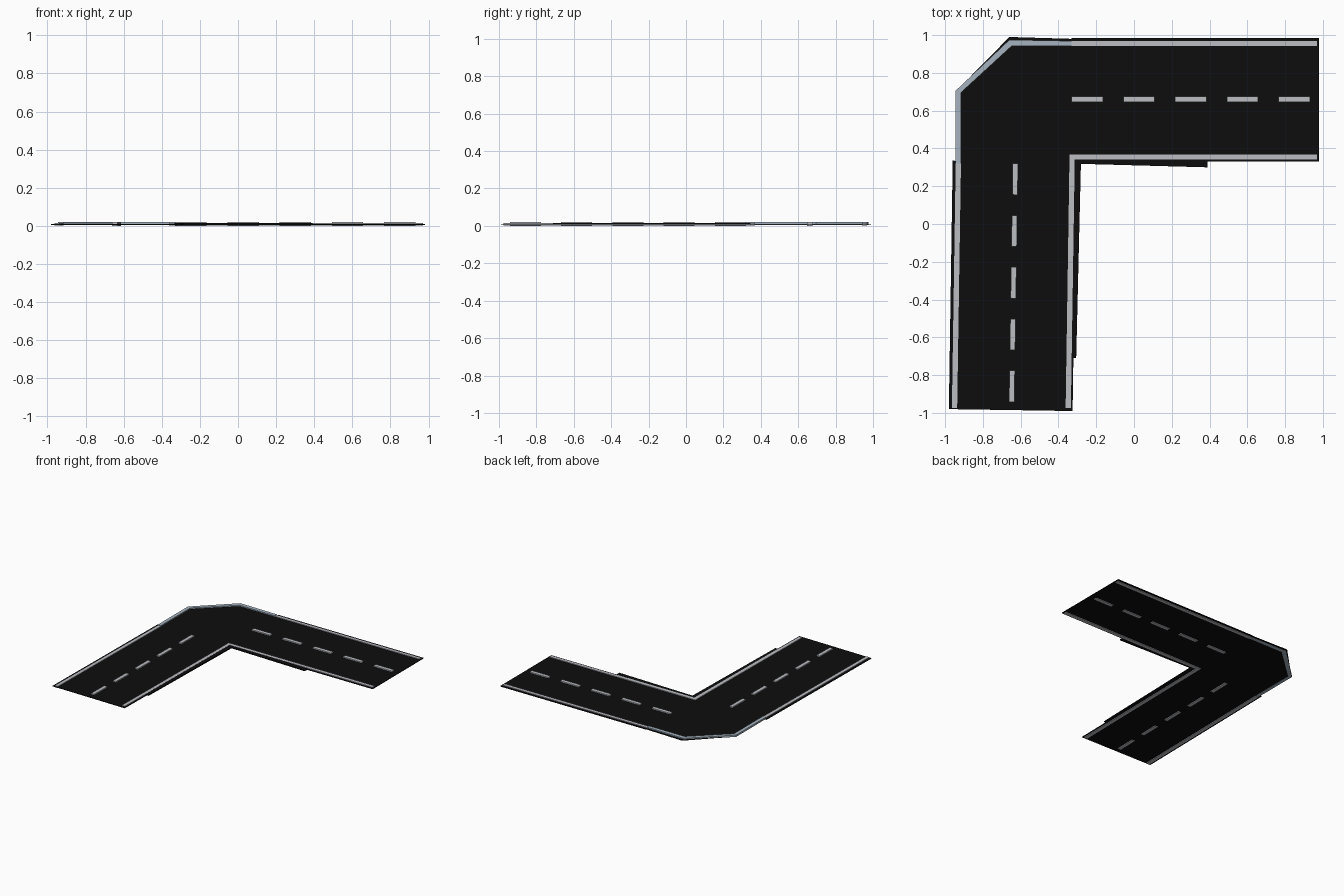
import bpy, bmesh

if "Cube" in bpy.data.objects:
    bpy.data.objects.remove(bpy.data.objects["Cube"])


def material(name, rgb):
    m = bpy.data.materials.new(name)
    m.diffuse_color = (*rgb, 1)
    m.use_nodes = True
    m.node_tree.nodes["Principled BSDF"].inputs["Base Color"].default_value = m.diffuse_color
    return m


ASPHALT = material("asphalt", (0.004, 0.004, 0.004))
PAINT = material("paint", (0.5, 0.51, 0.54))
CORNER = material("corner_paint", (0.38, 0.45, 0.52))


def slab(name, outline, z0, z1, mat):
    """Extrude a flat outline from z0 up to z1."""
    bm = bmesh.new()
    face = bm.faces.new([bm.verts.new((x, y, z0)) for x, y in outline])
    top = bmesh.ops.extrude_face_region(bm, geom=[face])["geom"]
    for v in top:
        if isinstance(v, bmesh.types.BMVert):
            v.co.z = z1
    bmesh.ops.recalc_face_normals(bm, faces=bm.faces)
    me = bpy.data.meshes.new(name)
    bm.to_mesh(me)
    bm.free()
    me.materials.append(mat)
    ob = bpy.data.objects.new(name, me)
    bpy.context.collection.objects.link(ob)
    return ob


def along_x(name, x0, x1, y0, y1, z0, z1, mat):
    return slab(name, [(x0, y0), (x1, y0), (x1, y1), (x0, y1)], z0, z1, mat)


def along_y(name, y0, y1, left, width, z0, z1, mat):
    """Strip along the slightly leaning leg; left is its x at y = 0."""
    a, b = left + LEAN * y0, left + LEAN * y1
    return slab(name, [(a, y0), (a + width, y0 - LEAN * width),
                       (b + width, y1 - LEAN * width), (b, y1)], z0, z1, mat)


LEAN = 0.0155
R0, R1 = 0.006, 0.011      # road surface heights
L0, L1 = 0.001, 0.016      # edge line heights

# Road surfaces
along_x("side_road", -0.33, 0.98, 0.33, 0.985, R0, R1, ASPHALT)
along_y("front_road", -0.98, 0.335, -0.965, 0.655, R0, R1, ASPHALT)
slab("corner_road", [(-0.945, 0.32), (-0.30, 0.32), (-0.32, 0.98), (-0.66, 0.99),
                     (-0.945, 0.70)], R0, R1, ASPHALT)

# Inner dark verge strips along the bend
slab("verge_side", [(-0.34, 0.32), (0.39, 0.30), (0.39, 0.335), (-0.34, 0.36)],
     R0, L1 - 0.001, ASPHALT)
slab("verge_front", [(-0.345, -0.71), (-0.306, -0.71), (-0.281, 0.32), (-0.32, 0.32)],
     R0, L1 - 0.001, ASPHALT)

# Edge lines
along_x("outer_line_side", -0.33, 0.97, 0.942, 0.969, L0, L1, PAINT)
along_x("inner_line_side", -0.342, 0.97, 0.341, 0.369, L0, L1, PAINT)
along_y("outer_line_front", -0.975, 0.32, -0.949, 0.028, L0, L1, PAINT)
along_y("inner_line_front", -0.975, 0.345, -0.347, 0.028, L0, L1, PAINT)

# Chamfered outer line around the corner
slab("corner_line", [(-0.945, 0.32), (-0.917, 0.32), (-0.917, 0.695), (-0.648, 0.942),
                     (-0.33, 0.942), (-0.33, 0.969), (-0.66, 0.975), (-0.945, 0.705)],
     L0 + 0.004, 0.02, CORNER)

# Centre dashes on both legs
for i in range(5):
    x = -0.33 + 0.274 * i
    along_x(f"dash_side_{i}", x, x + 0.165, 0.646, 0.675, 0, 0.02, PAINT)
    y = 0.32 - 0.274 * i
    along_y(f"dash_front_{i}", y - 0.165, y, -0.647, 0.028, 0, 0.02, PAINT)
